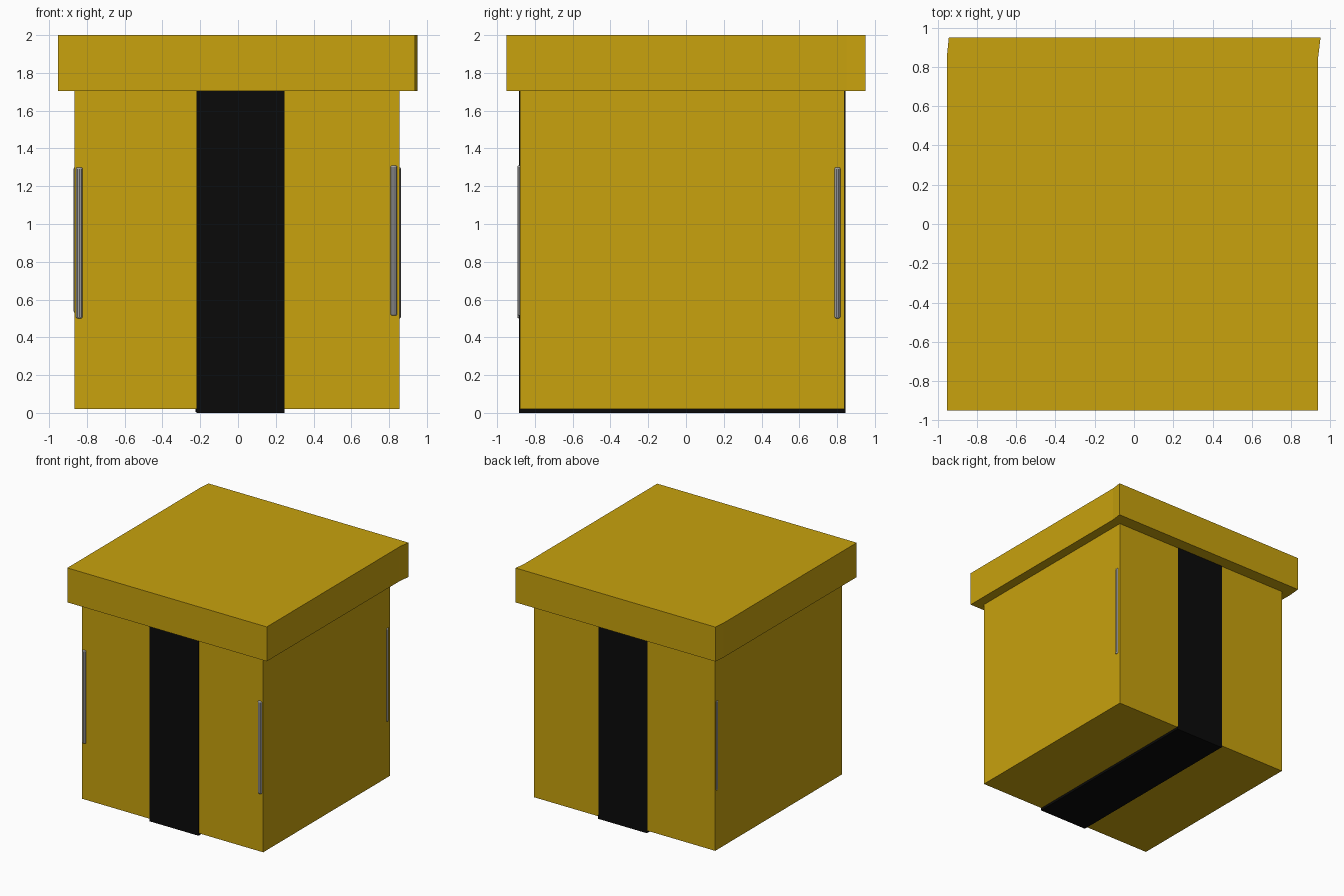
import bpy, bmesh, math

if "Cube" in bpy.data.objects:
    bpy.data.objects.remove(bpy.data.objects["Cube"])


def material(name, color):
    m = bpy.data.materials.new(name)
    m.diffuse_color = (*color, 1)
    m.use_nodes = True
    m.node_tree.nodes["Principled BSDF"].inputs["Base Color"].default_value = m.diffuse_color
    return m


gold = material("gold_paper", (0.58, 0.36, 0.004))
black = material("black_ribbon", (0.003, 0.003, 0.003))
silver = material("silver", (0.36, 0.36, 0.36))


def prism(name, outline, z0, z1, mat):
    """Extrude a plan outline between two heights."""
    bm = bmesh.new()
    face = bm.faces.new([bm.verts.new((x, y, z0)) for x, y in outline])
    top = bmesh.ops.extrude_face_region(bm, geom=[face])["geom"]
    bmesh.ops.translate(bm, vec=(0, 0, z1 - z0),
                        verts=[v for v in top if isinstance(v, bmesh.types.BMVert)])
    bmesh.ops.recalc_face_normals(bm, faces=bm.faces)
    me = bpy.data.meshes.new(name)
    bm.to_mesh(me)
    bm.free()
    me.materials.append(mat)
    ob = bpy.data.objects.new(name, me)
    bpy.context.collection.objects.link(ob)
    return ob


def box(name, x0, x1, y0, y1, z0, z1, mat):
    return prism(name, [(x0, y0), (x1, y0), (x1, y1), (x0, y1)], z0, z1, mat)


def rod(name, x, y, z0, z1, r=0.018):
    """Slim vertical bar with bevelled ends."""
    bpy.ops.mesh.primitive_cylinder_add(vertices=10, radius=r, depth=z1 - z0,
                                        location=(x, y, (z0 + z1) / 2))
    ob = bpy.context.object
    ob.name = name
    bev = ob.modifiers.new("rounded_ends", 'BEVEL')
    bev.width = 0.008
    bev.segments = 2
    bev.angle_limit = math.radians(60)
    ob.data.materials.append(silver)
    bpy.ops.object.shade_smooth_by_angle()


# Box body
box("box_body", -0.865, 0.855, -0.88, 0.84, 0.02, 1.71, gold)

# Lid with its slightly skewed back corners
prism("lid", [(-0.953, -0.95), (0.938, -0.95), (0.938, 0.85), (0.95, 0.95),
              (-0.943, 0.95), (-0.953, 0.85)], 1.705, 2.0, gold)

# Ribbon running down the front, under the box and up the back
box("ribbon_front", -0.22, 0.245, -0.884, -0.87, 0.004, 1.708, black)
box("ribbon_back", -0.225, 0.24, 0.83, 0.844, 0.004, 1.708, black)
box("ribbon_bottom", -0.22, 0.245, -0.884, 0.844, 0.0, 0.03, black)

# Silver bars near the corners
rod("bar_front_left", -0.84, -0.875, 0.5, 1.3)
rod("bar_front_right", 0.825, -0.875, 0.515, 1.31)
rod("bar_side_right", 0.846, 0.802, 0.5, 1.3)
rod("bar_side_left", -0.853, 0.815, 0.53, 1.3)
